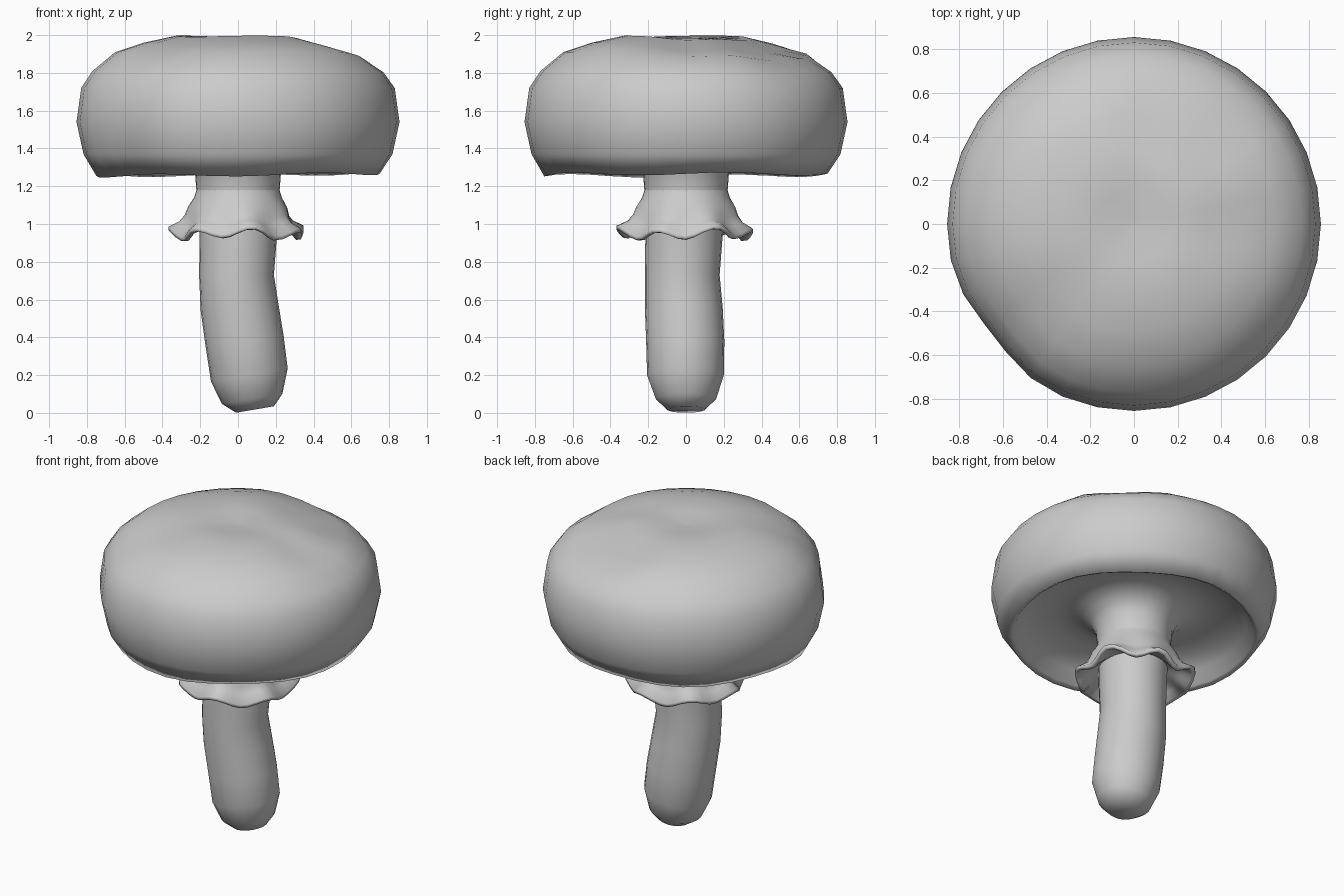
import bpy, bmesh, math

if "Cube" in bpy.data.objects:
    bpy.data.objects.remove(bpy.data.objects["Cube"])


def loft(name, rings, sides, cap_start=False, cap_end=False):
    """Skin rings; each ring is a function angle -> (x, y, z)."""
    bm = bmesh.new()
    loops = [[bm.verts.new(f(2 * math.pi * i / sides)) for i in range(sides)] for f in rings]
    for a, b in zip(loops, loops[1:]):
        for i in range(sides):
            j = (i + 1) % sides
            bm.faces.new((a[i], a[j], b[j], b[i]))
    for wanted, loop in ((cap_start, loops[0]), (cap_end, loops[-1])):
        if wanted:
            bm.faces.new(loop)
    bmesh.ops.recalc_face_normals(bm, faces=bm.faces)
    mesh = bpy.data.meshes.new(name)
    bm.to_mesh(mesh)
    bm.free()
    mesh.shade_smooth()
    obj = bpy.data.objects.new(name, mesh)
    bpy.context.collection.objects.link(obj)
    return obj


# Cap: domed top, rolled rim and hollow underside, with gentle dents
DENTS = [(0.5, 0.0, 0.045), (0.1, 0.5, 0.05), (0.4, 0.4, 0.055), (-0.4, -0.4, 0.03)]


def cap_ring(r, z, dent):
    def point(a):
        flat = 1 - 0.04 * math.exp(-((a - math.radians(218)) / 0.25) ** 2) * (r > 0.5)
        x, y = r * flat * math.cos(a), r * flat * math.sin(a)
        dz = 0
        if dent:
            dz = -sum(d * math.exp(-((x - u) ** 2 + (y - v) ** 2) / 0.04) for u, v, d in DENTS)
        elif r > 0.7 and z < 1.3:
            dz = 0.008 * math.sin(5 * a) + 0.006 * math.cos(a)
        return x, y, z + dz
    return point


cap_profile = [(0.02, 1.97, 1), (0.17, 1.988, 1), (0.33, 1.997, 1), (0.5, 1.96, 1),
               (0.65, 1.91, 1), (0.77, 1.81, 1), (0.83, 1.72, 0), (0.855, 1.54, 0),
               (0.818, 1.37, 0), (0.75, 1.26, 0), (0.72, 1.275, 0), (0.67, 1.335, 0),
               (0.58, 1.38, 0), (0.48, 1.405, 0), (0.4, 1.41, 0), (0.32, 1.385, 0),
               (0.26, 1.34, 0), (0.228, 1.28, 0), (0.22, 1.17, 0)]
loft("cap", [cap_ring(*p) for p in cap_profile], 32, cap_start=True)


# Stem: bent tube with a rounded, tilted foot
def stem_ring(cx, cy, z, r, tilt):
    def point(a):
        x = r * math.cos(a)
        return cx + x, cy + r * math.sin(a), z + tilt * x
    return point


stem_path = [(0.09, 0, 0.018, 0.1, 0.17), (0.075, 0, 0.075, 0.16, 0.17),
             (0.06, -0.003, 0.2, 0.203, 0.17), (0.035, -0.004, 0.38, 0.207, 0.12),
             (0.008, -0.012, 0.56, 0.206, 0.08), (-0.008, -0.02, 0.73, 0.198, 0),
             (0.002, -0.01, 0.95, 0.205, 0), (0.003, 0, 1.12, 0.21, 0),
             (0.001, 0, 1.18, 0.212, 0)]
loft("stem", [stem_ring(*p) for p in stem_path], 24, True, False)


# Ring skirt: thin flared collar with a wavy hem
def skirt_ring(r, z, wave):
    def point(a):
        w = math.cos(7 * a + math.pi / 2 + 1.6) + 0.4 * math.sin(3 * a)
        rr = r + 0.018 * wave * w
        return rr * math.cos(a), rr * math.sin(a), z + 0.024 * wave * w
    return point


skirt_profile = [(0.217, 1.19, 0), (0.232, 1.14, 0), (0.262, 1.09, 0.1), (0.277, 1.04, 0.3),
                 (0.3, 1.0, 0.6), (0.35, 0.962, 1), (0.35, 0.942, 1), (0.325, 0.94, 1),
                 (0.28, 0.975, 0.6), (0.24, 1.0, 0.3), (0.2, 1.02, 0)]
loft("skirt", [skirt_ring(*p) for p in skirt_profile], 48)
